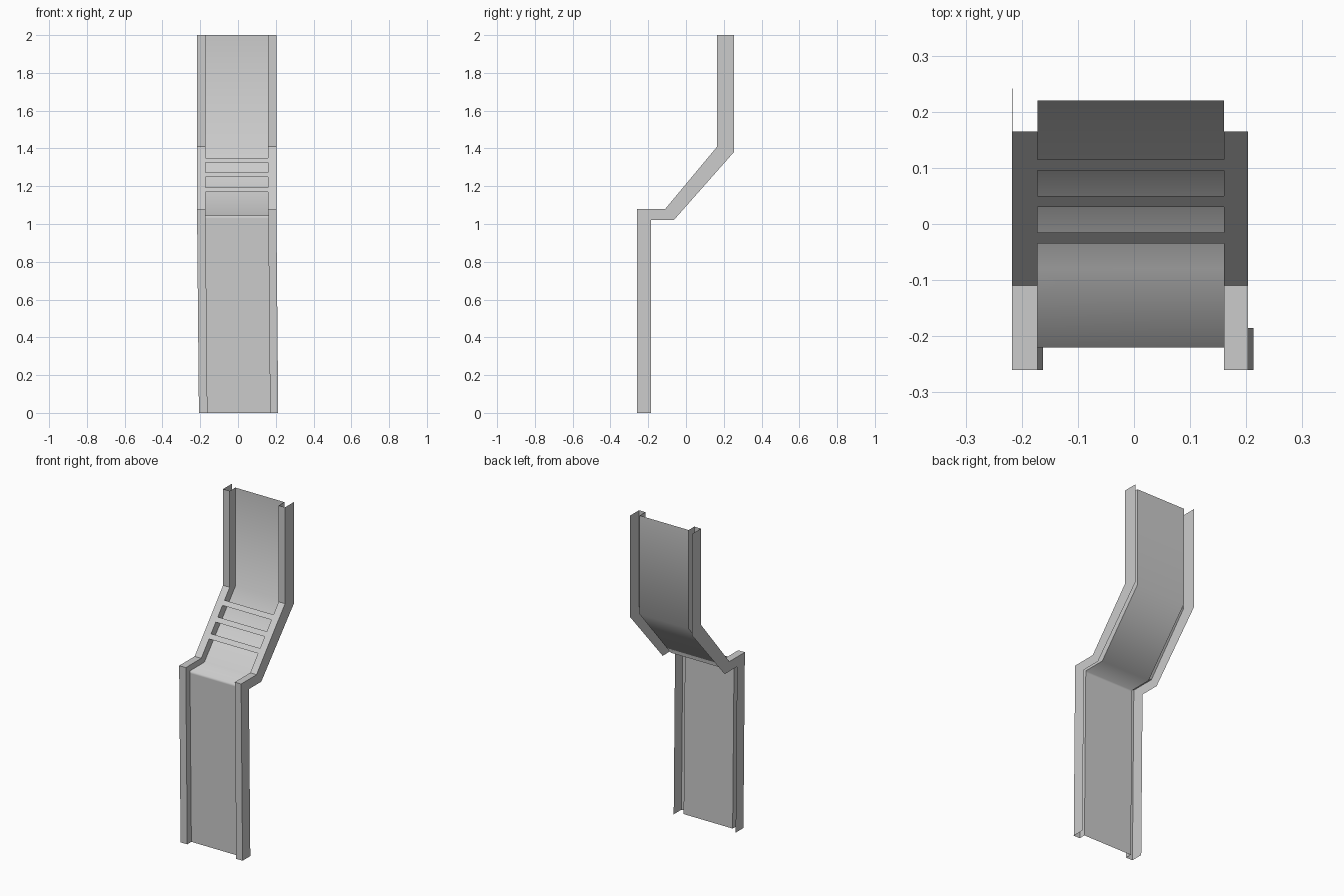
import bpy
import math

if "Cube" in bpy.data.objects:
    bpy.data.objects.remove(bpy.data.objects["Cube"], do_unlink=True)

# One plain grey sheet material
grey = bpy.data.materials.new("sheet_grey")
grey.use_nodes = True
colour = (0.6, 0.6, 0.6, 1)
grey.diffuse_color = colour
grey.node_tree.nodes["Principled BSDF"].inputs["Base Color"].default_value = colour

# Side profiles (y, z), top to bottom: rail front, rail back edge, chute floor
FRONT = [(0.165, 2), (0.165, 1.41), (-0.11, 1.08), (-0.26, 1.08), (-0.26, 0)]
BACK = [(0.253, 2), (0.253, 1.38), (-0.065, 1.02), (-0.185, 1.02), (-0.185, 0)]
FLOOR = [(0.22, 2), (0.22, 1.395), (-0.08, 1.045), (-0.22, 1.045), (-0.22, 0)]
LEAN = 0.01  # the lower run drifts sideways towards its foot


def sheet(name, columns, smooth=False):
    """Skin a grid between columns, each an x position and a side profile."""
    rows = len(columns[0][1])
    verts = []
    for x, path in columns:
        for y, z in path:
            verts.append((x + LEAN * max(0, 1 - z / 1.08), y, z))
    faces = []
    for c in range(len(columns) - 1):
        for r in range(rows - 1):
            a = c * rows + r
            faces.append((a, a + 1, a + 1 + rows, a + rows))
    mesh = bpy.data.meshes.new(name)
    mesh.from_pydata(verts, [], faces)
    mesh.materials.append(grey)
    for poly in mesh.polygons:
        poly.use_smooth = smooth
    obj = bpy.data.objects.new(name, mesh)
    bpy.context.collection.objects.link(obj)
    return obj


LEFT_IN, LEFT_OUT = 0.16, 0.203
RIGHT_IN, RIGHT_OUT = -0.172, -0.217

# Chute floor, with a short extra row keeping the lower run flat
floor_path = FLOOR[:4] + [(-0.22, 1.03)] + FLOOR[4:]
sheet("chute_floor", [(RIGHT_IN, floor_path), (LEFT_IN, floor_path)], smooth=True)

# Side rails: inner web, front flange and outer web, open at the back
sheet("left_rail", [(LEFT_IN, FLOOR), (LEFT_IN, FRONT),
                    (LEFT_OUT, FRONT), (LEFT_OUT, BACK)])
sheet("right_rail", [(RIGHT_OUT, BACK), (RIGHT_OUT, FRONT),
                     (RIGHT_IN, FRONT), (RIGHT_IN, FLOOR)])

# Rungs lie flush with the sloping front of the rails
(y_top, z_top), (y_low, z_low) = FRONT[1], FRONT[2]
slope = (z_top - z_low) / (y_top - y_low)
for i in range(3):
    centre = -0.025 + 0.065 * i
    path = [(y, z_low + slope * (y - y_low)) for y in (centre + 0.01, centre - 0.01)]
    sheet(f"rung_{i + 1}", [(RIGHT_IN, path), (LEFT_IN, path)])
